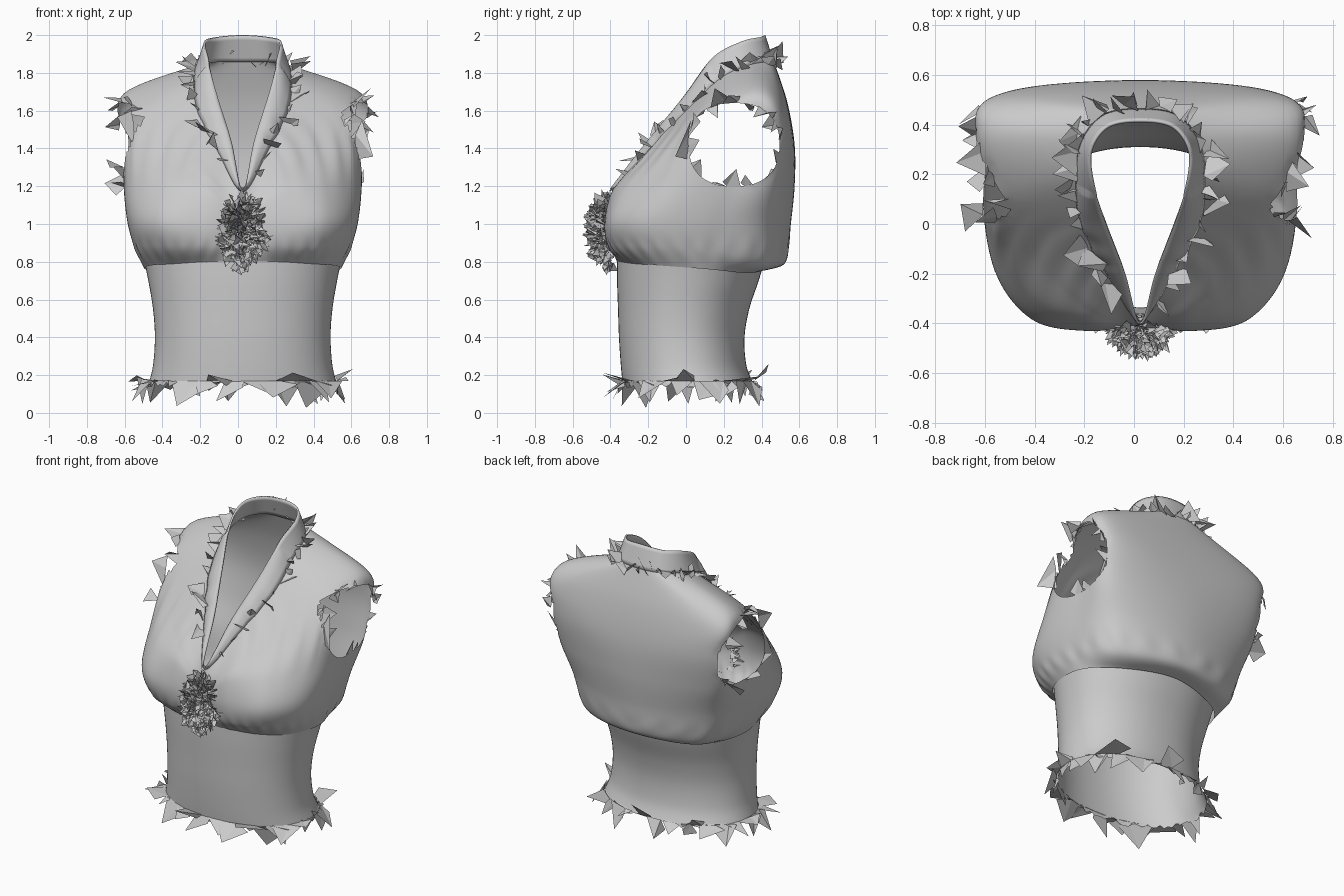
import bpy, bmesh, math, random
from mathutils import Vector as V

if "Cube" in bpy.data.objects:
    bpy.data.objects.remove(bpy.data.objects["Cube"])

random.seed(4)
CX = 0.025  # garment sits slightly right of the frame centre


def catmull(pts, n, closed):
    """Smooth curve through points, n steps per span."""
    out, m = [], len(pts)
    for i in range(m if closed else m - 1):
        g = lambda k: pts[k % m] if closed else pts[min(max(k, 0), m - 1)]
        a, b, c, d = g(i - 1), g(i), g(i + 1), g(i + 2)
        for s in range(n):
            t = s / n
            out.append(0.5 * (2 * b + (c - a) * t + (2 * a - 5 * b + 4 * c - d) * t * t
                              + (3 * b - a - 3 * c + d) * t ** 3))
    if not closed:
        out.append(pts[-1])
    return out


def mirror_ring(half):
    """Half ring (front centre to back centre) -> full ring of points."""
    return half + [V((-p.x, p.y, p.z)) for p in half[-2:0:-1]]


def make(name, verts, faces, smooth=True):
    me = bpy.data.meshes.new(name)
    me.from_pydata([(v[0] + CX, v[1], max(v[2], 0)) for v in verts], [], faces)
    me.update()
    for p in me.polygons:
        p.use_smooth = smooth
    ob = bpy.data.objects.new(name, me)
    bpy.context.collection.objects.link(ob)
    return ob


def loft(name, rings):
    n = len(rings[0])
    faces = [(j * n + i, j * n + (i + 1) % n, (j + 1) * n + (i + 1) % n, (j + 1) * n + i)
             for j in range(len(rings) - 1) for i in range(n)]
    return make(name, [p for r in rings for p in r], faces)


# Waist section: z, half width, front y, back y
WAIST = catmull([V(p) for p in [(.15, .50, -.335, .36), (.25, .475, -.345, .32), (.40, .465, -.355, .31),
                                (.55, .475, -.36, .335), (.70, .50, -.365, .385), (.82, .525, -.365, .42)]], 6, False)


def waist_point(a, row):
    z, w, f, b = row
    c, s = math.cos(a), math.sin(a)
    e = 2 / 2.15
    x = math.copysign(abs(c) ** e, c) * w
    y = math.copysign(abs(s) ** e, s) * (b - f) / 2 + (b + f) / 2
    return V((x, y, z))


waist_rings = [[waist_point(i * math.tau / 96, r) for i in range(96)] for r in WAIST]
waist_rings[0] = [p + V((0, 0, random.uniform(-.02, .03))) for p in waist_rings[0]]
loft("waist_panel", waist_rings)

# Upper bodice: seven key columns, front centre round to back centre, each running up to the neck seam
COLS = [
    [(0, -.39, .88), (0, -.41, .97), (0, -.41, 1.03), (0, -.405, 1.08), (0, -.40, 1.12), (0, -.385, 1.17)],
    [(.20, -.41, .88), (.21, -.43, 1.0), (.20, -.40, 1.15), (.19, -.35, 1.23), (.17, -.285, 1.30), (.13, -.21, 1.38)],
    [(.41, -.35, .88), (.44, -.38, 1.02), (.43, -.30, 1.2), (.40, -.16, 1.37), (.35, -.06, 1.50), (.24, .00, 1.60)],
    [(.55, -.16, .88), (.59, -.17, 1.02), (.61, -.06, 1.22), (.60, .04, 1.46), (.54, .13, 1.63), (.26, .18, 1.77)],
    [(.56, .12, .86), (.60, .16, 1.02), (.62, .24, 1.22), (.63, .30, 1.47), (.63, .36, 1.69), (.24, .33, 1.84)],
    [(.43, .41, .80), (.48, .45, 1.02), (.54, .49, 1.22), (.57, .52, 1.45), (.54, .50, 1.65), (.15, .44, 1.86)],
    [(0, .53, .80), (0, .555, 1.0), (0, .575, 1.2), (0, .575, 1.42), (0, .535, 1.65), (0, .465, 1.86)]]
HEM_Z = [.80, .80, .79, .78, .76, .74, .76]
cols = []
for c, hz in zip(COLS, HEM_Z):
    a = math.atan2((c[0][1] - .02) / .39, c[0][0] / .5)
    h = waist_point(a, WAIST[-1])
    cols.append([V((h.x, h.y, hz))] + [V(p) for p in c])
key_rings = [catmull(mirror_ring([c[j] for c in cols]), 14, True) for j in range(7)]
columns = [catmull([r[i] for r in key_rings], 9, False) for i in range(len(key_rings[0]))]
rings = [list(r) for r in zip(*columns)]
# gathers under the bust and drapes at the front shoulder
N = len(rings[0])
for j, r in enumerate(rings):
    for i, p in enumerate(r):
        u = min(i, N - i)
        out = V((p.x, p.y - .05, 0)).normalized()
        g = math.exp(-((p.z - .86) / .05) ** 2) * math.sin(u * 1.15 + j * .25) * .004
        s = math.exp(-((p.z - 1.42) / .15) ** 2) * math.sin(u * 1.0) * .006 if 16 < u < 40 else 0
        r[i] = p + out * (g + s)
bodice = loft("bodice", rings)

# Armholes: open the sides and trim the rim to a rounded outline
AY, AZ, RY, RZ = .255, 1.42, .24, .22


def arm_r(co):
    return (abs((co.y - AY) / RY) ** 2.4 + abs((co.z - AZ) / RZ) ** 2.4) ** (1 / 2.4)


bm = bmesh.new()
bm.from_mesh(bodice.data)
bmesh.ops.delete(bm, geom=[f for f in bm.faces if abs(f.calc_center_median().x - CX) > .4
                           and arm_r(f.calc_center_median()) < 1], context='FACES')
arm_rim = []
for v in bm.verts:
    if v.is_boundary and abs(v.co.x - CX) > .4 and 1.1 < v.co.z < 1.75:
        k = arm_r(v.co)
        v.co.y = AY + (v.co.y - AY) / k
        v.co.z = AZ + (v.co.z - AZ) / k
        arm_rim.append(v.co - V((CX, 0, 0)))
bm.to_mesh(bodice.data)
bm.free()

# Stand collar running down into the lapels
TOP = [V(p) for p in [(0, -.395, 1.18), (.06, -.20, 1.44), (.135, -.01, 1.68), (.19, .14, 1.88),
                      (.205, .29, 1.965), (.135, .395, 1.99), (0, .42, 2.0)]]
seam = rings[-1]
top = catmull(mirror_ring(TOP), 14, True)
collar_rings = []
for k in range(7):
    t = k / 6
    collar_rings.append([a.lerp(b, t) + V((0, -.012, .012)) * math.sin(math.pi * t) * (a.y < .15)
                         for a, b in zip(seam, top)])
collar = loft("collar", collar_rings)
sol = collar.modifiers.new("cloth", 'SOLIDIFY')
sol.thickness = .012
sol.offset = -1


def rnd(s):
    return V([random.uniform(-s, s) for _ in range(3)])


def shards(name, anchors, lo, hi):
    """Pointed folded scraps; anchors are (point, outward direction, edge direction or None)."""
    verts, faces = [], []
    for p, d, edge in anchors:
        size = random.uniform(lo, hi)
        side = (edge or d.cross(rnd(1))).normalized() * size * random.uniform(.3, .6)
        tip = p + (d + rnd(.5)).normalized() * size * 1.1
        b = len(verts)
        verts += [p - side, p + side, tip, p + side * 1.6 + d * size * .3 + rnd(size * .4)]
        faces += [(b, b + 1, b + 2), (b + 1, b + 3, b + 2)]
    make(name, verts, faces, smooth=False)


# Ragged hem ruffle: torn points along the lower edge
hem = []
HN = 34
for i in range(HN):
    a = (i + random.uniform(-.3, .3)) * math.tau / HN
    p = waist_point(a, WAIST[0])
    edge = waist_point(a + .03, WAIST[0]) - p
    out = V((p.x, p.y, 0)).normalized()
    down = V((0, 0, random.uniform(-1, -.3) if i % 4 else .3))
    hem.append((p + V((0, 0, .02)), (out * random.uniform(.2, .8) + down).normalized(), edge))
shards("hem_ruffle", hem, .07, .145)

# Armhole ruffles
arm = []
for p in random.sample(arm_rim, min(24, len(arm_rim))):
    s = math.copysign(1, p.x)
    inward = V((0, AY - p.y, AZ - p.z)).normalized()
    edge = V((0, -inward.z, inward.y))
    arm.append((p, (V((s * .6, 0, .1)) + inward * random.uniform(-.5, .7)).normalized(), edge))
shards("armhole_ruffles", arm, .05, .12)

# Collar and lapel ruffle along the neck seam
neck = []
for i in range(8, N - 8, 4):
    p = seam[i] + rnd(.015)
    out = V((p.x * 1.2, (p.y - .2) * .8, .15)).normalized()
    neck.append((p, out, None))
shards("neck_ruffle", neck, .05, .11)

# Dense rosette at the front closure
rosette = []
for i in range(420):
    d = V([random.gauss(0, 1) for _ in range(3)]).normalized()
    d.y = -abs(d.y)
    q = d * random.uniform(.55, 1)
    rosette.append((V((q.x * .11, -.40 + q.y * .10, .965 + q.z * .18)),
                    (d + V((0, -.2, 0))).normalized(), None))
shards("front_rosette", rosette, .03, .065)
